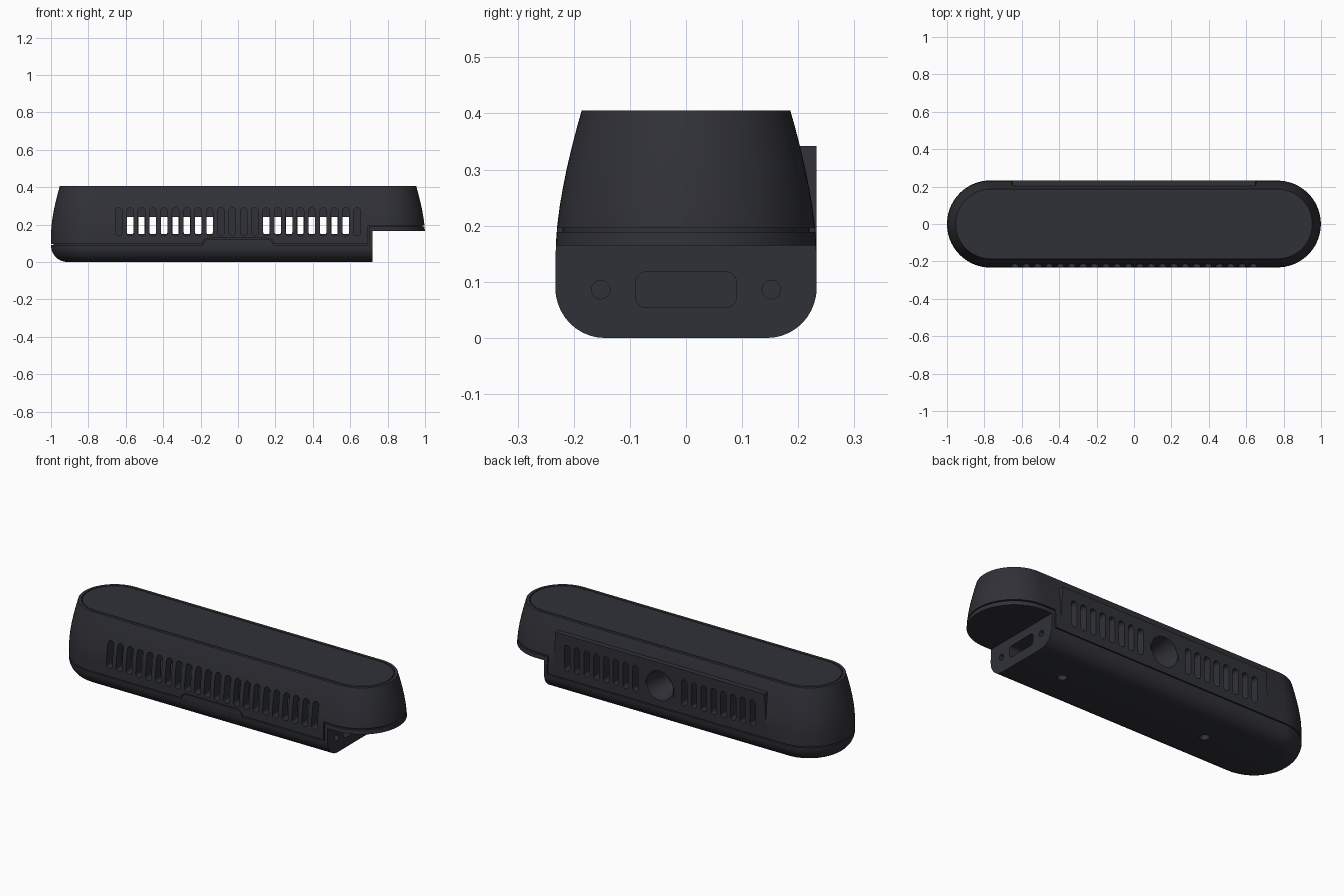
import bpy, bmesh, math

if "Cube" in bpy.data.objects:
    bpy.data.objects.remove(bpy.data.objects["Cube"])

mat = bpy.data.materials.new("charcoal")
mat.diffuse_color = (0.030, 0.031, 0.039, 1)
mat.use_nodes = True
mat.node_tree.nodes["Principled BSDF"].inputs["Base Color"].default_value = mat.diffuse_color
CORE_X = 0.767  # half length of the straight part of the outline


def make(name, bm):
    bmesh.ops.recalc_face_normals(bm, faces=bm.faces)
    me = bpy.data.meshes.new(name)
    bm.to_mesh(me)
    bm.free()
    ob = bpy.data.objects.new(name, me)
    bpy.context.collection.objects.link(ob)
    return ob


def loft(name, profile, n=36):
    """Pill-shaped solid from (z, radius) sections."""
    bm = bmesh.new()
    rings = []
    for z, r in profile:
        ring = []
        for side in (1, -1):
            for i in range(n + 1):
                a = -math.pi / 2 + math.pi * i / n
                ring.append(bm.verts.new((side * (CORE_X + r * math.cos(a)), side * r * math.sin(a), z)))
        rings.append(ring)
    for lo, hi in zip(rings, rings[1:]):
        for i in range(len(lo)):
            j = (i + 1) % len(lo)
            bm.faces.new((lo[i], lo[j], hi[j], hi[i]))
    bm.faces.new(rings[0][::-1])
    bm.faces.new(rings[-1])
    return make(name, bm)


def add_prism(bm, pts, axis, lo, hi):
    """Extrude a 2D outline along an axis; 'x' takes (y,z), 'y' (x,z)."""
    place = (lambda p, t: (t, p[0], p[1])) if axis == "x" else (lambda p, t: (p[0], t, p[1]))
    a = [bm.verts.new(place(p, lo)) for p in pts]
    b = [bm.verts.new(place(p, hi)) for p in pts]
    bm.faces.new(a)
    bm.faces.new(b[::-1])
    for i in range(len(a)):
        j = (i + 1) % len(a)
        bm.faces.new((a[i], b[i], b[j], a[j]))


def rounded(cu, cv, w, h, r, n=6):
    pts = []
    for k, (su, sv) in enumerate(((1, 1), (-1, 1), (-1, -1), (1, -1))):
        for i in range(n + 1):
            a = math.pi / 2 * (k + i / n)
            pts.append((cu + su * (w / 2 - r) + r * math.cos(a), cv + sv * (h / 2 - r) + r * math.sin(a)))
    return pts


def circle(cu, cv, r, n=24):
    return [(cu + r * math.cos(2 * math.pi * i / n), cv + r * math.sin(2 * math.pi * i / n)) for i in range(n)]


def prisms(name, items):
    bm = bmesh.new()
    for it in items:
        add_prism(bm, *it)
    return make(name, bm)


def rect(u0, u1, v0, v1):
    return [(u0, v0), (u1, v0), (u1, v1), (u0, v1)]


def cut(ob, *cutters):
    bpy.context.view_layer.objects.active = ob
    for c in cutters:
        m = ob.modifiers.new("cut", "BOOLEAN")
        m.operation = "DIFFERENCE"
        m.solver = "EXACT"
        m.object = c
        bpy.ops.object.modifier_apply(modifier=m.name)


# --- main solids ---
shell = loft("upper_shell", [(0.096, 0.2325), (0.165, 0.232), (0.2, 0.2295), (0.235, 0.225), (0.27, 0.219),
                             (0.305, 0.2118), (0.34, 0.2035), (0.375, 0.1945), (0.405, 0.186)])
arc = [(0.09 - 0.09 * math.cos(a), 0.145 + 0.088 * math.sin(a))
       for a in (math.pi / 2 * i / 10 for i in range(11))]
tray = loft("lower_tray", arc + [(0.165, 0.232), (0.189, 0.2305)])
core = loft("seam_core", [(0.07, 0.220), (0.21, 0.220)])
panel = loft("top_panel", [(0.38, 0.165), (0.405, 0.165)])
back = prisms("back_plate", [([(-0.665, 0.097), (0.665, 0.097), (0.65, 0.342), (-0.65, 0.342)], "y", 0.18, 0.2325)])

# --- cutters ---
step = 0.0607
signs = (-1, 1)
slot_x = [s * step * (i + 0.5) for s in signs for i in range(11)]
vent_x = [x for x in slot_x if 0.13 < abs(x) < 0.6]
front_slots = prisms("front_slot_cutter", [(rounded(x, 0.215, 0.036, 0.15, 0.0175), "y", -0.3, -0.17) for x in slot_x])
back_slots = prisms("back_slot_cutter", [(rounded(x, 0.215, 0.034, 0.145, 0.0165), "y", 0.17, 0.3) for x in vent_x])
cavity = prisms("cavity_cutter", [(rect(*sorted((s * 0.125, s * 0.61)), 0.15, 0.24), "y", -0.18, 0.18) for s in signs])
ports = prisms("port_cutter", [(rounded(0, 0.086, 0.18, 0.064, 0.02), "x", 0.65, 0.8)] +
               [(circle(s * 0.152, 0.086, 0.0165), "x", 0.66, 0.8) for s in signs])
bm = bmesh.new()
wide = [bm.verts.new((u, 0.24, v)) for u, v in circle(0, 0.215, 0.084, 40)]
deep = [bm.verts.new((u, 0.09, v)) for u, v in circle(0, 0.215, 0.052, 40)]
bm.faces.new(wide)
bm.faces.new(deep[::-1])
for i in range(40):
    j = (i + 1) % 40
    bm.faces.new((wide[i], deep[i], deep[j], wide[j]))
socket = make("socket_cutter", bm)
arch = prisms("arch_groove_cutter", [(rect(s * 0.088 - 0.002, s * 0.088 + 0.002, 0.09, 0.225), "y", 0.226, 0.3)
                                     for s in signs])
screws = bmesh.new()
for x in (-0.45, 0.46):
    ret = bmesh.ops.create_cone(screws, cap_ends=True, segments=24, radius1=0.024, radius2=0.024, depth=0.08)
    bmesh.ops.translate(screws, verts=ret["verts"], vec=(x, 0, 0))
screws = make("screw_cutter", screws)
shell_notch = prisms("shell_notch_cutter", [(rect(0.694, 1.2, -0.1, 0.196), "y", -0.5, 0.5)])
tray_upper = prisms("tray_upper_cutter", [(rect(-1.2, 0.70, 0.09, 0.5), "y", -0.5, 0.5)])
tray_notch = prisms("tray_notch_cutter", [(rect(0.72, 1.2, -0.1, 0.165), "y", -0.5, 0.5)])
core_notch = prisms("core_notch_cutter", [(rect(0.71, 1.2, -0.1, 0.175), "y", -0.5, 0.5)])
top_recess = loft("top_recess_cutter", [(0.397, 0.170), (0.45, 0.170)])


def tab_outline(g):
    return [(-0.187 - g, 0.08), (-0.187 - g, 0.098), (-0.18 - g, 0.112 + g), (-0.165 - g, 0.121 + g), (-0.15, 0.123 + g),
            (0.15, 0.123 + g), (0.165 + g, 0.121 + g), (0.18 + g, 0.112 + g), (0.187 + g, 0.098), (0.187 + g, 0.08)]


# front latch tab rising from the tray
tab = prisms("front_latch_tab", [(tab_outline(0), "y", -0.2322, -0.2)])
tab_gap = prisms("tab_gap_cutter", [(tab_outline(0.004), "y", -0.3, -0.222)])

# --- apply cuts ---
cut(shell, shell_notch, tab_gap, top_recess, cavity, front_slots, back_slots, socket, ports)
cut(core, core_notch, cavity, front_slots, back_slots, socket, ports)
cut(tray, tray_upper, tray_notch, ports, screws)
cut(back, cavity, back_slots, arch, socket)

for ob in list(bpy.data.objects):
    if ob.name.endswith("_cutter"):
        bpy.data.objects.remove(ob)

# --- finish ---
for ob in (shell, tray, core, panel, back, tab):
    ob.data.materials.clear()
    ob.data.materials.append(mat)
    bpy.ops.object.select_all(action="DESELECT")
    ob.select_set(True)
    bpy.context.view_layer.objects.active = ob
    bpy.ops.object.shade_smooth_by_angle(angle=math.radians(30))
